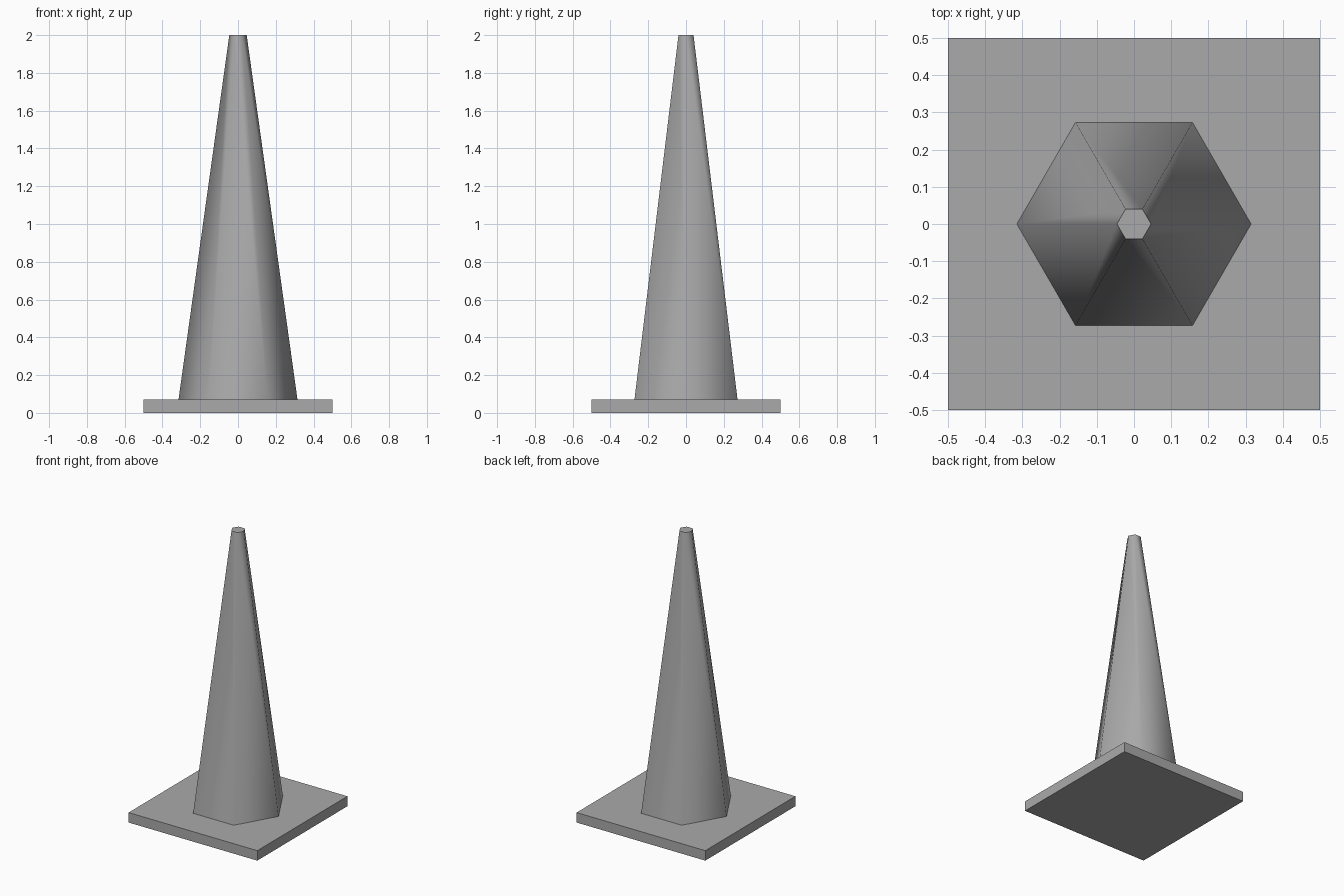
import bpy
import math

default_cube = bpy.data.objects.get("Cube")
if default_cube:
    bpy.data.objects.remove(default_cube, do_unlink=True)

BASE_HEIGHT = 0.07
TOTAL_HEIGHT = 2.0

# One plain grey for the whole model
grey = bpy.data.materials.new("plain_grey")
grey.use_nodes = True
colour = (0.4, 0.4, 0.4, 1.0)
grey.diffuse_color = colour
grey.node_tree.nodes["Principled BSDF"].inputs["Base Color"].default_value = colour


def finish(name):
    obj = bpy.context.object
    obj.name = name
    obj.data.materials.append(grey)
    return obj


# Square foot plate
bpy.ops.mesh.primitive_cube_add(size=1, location=(0, 0, BASE_HEIGHT / 2))
plate = finish("base_plate")
plate.scale.z = BASE_HEIGHT
bpy.ops.object.transform_apply(location=False, rotation=False, scale=True)

# Six-sided tapered body with corners on the x axis, smooth sides and a crisp cap
bpy.ops.mesh.primitive_cone_add(
    vertices=6, radius1=0.315, radius2=0.046,
    depth=TOTAL_HEIGHT - BASE_HEIGHT,
    location=(0, 0, (TOTAL_HEIGHT + BASE_HEIGHT) / 2),
    rotation=(0, 0, math.radians(30)))
finish("cone_body")
bpy.ops.object.transform_apply(location=False, rotation=True, scale=False)
bpy.ops.object.shade_smooth_by_angle(angle=math.radians(65))
